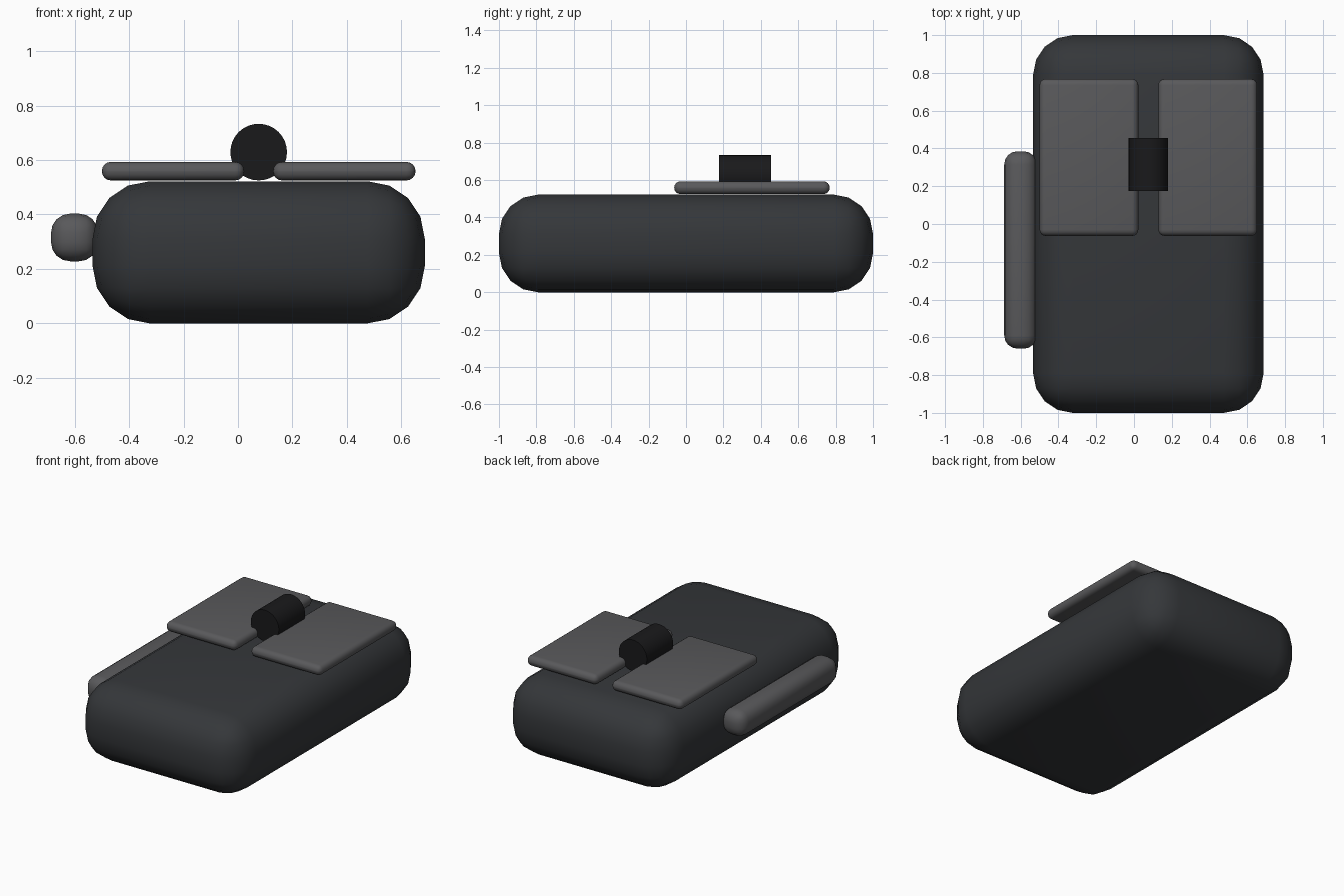
import bpy
import math

if "Cube" in bpy.data.objects:
    bpy.data.objects.remove(bpy.data.objects["Cube"])

CX = 0.076  # centre line of the body; the thumb button sticks out to -x


def colour(name, rgb):
    m = bpy.data.materials.new(name)
    m.diffuse_color = (*rgb, 1)
    m.use_nodes = True
    m.node_tree.nodes["Principled BSDF"].inputs["Base Color"].default_value = m.diffuse_color
    return m


def finish(ob, name, mat):
    ob.name = name
    ob.data.materials.append(mat)
    bpy.ops.object.shade_smooth_by_angle(angle=math.radians(35))


def rounded_box(name, lo, hi, radius, segments, mat):
    bpy.ops.mesh.primitive_cube_add(
        size=1, location=[(a + b) / 2 for a, b in zip(lo, hi)])
    ob = bpy.context.object
    ob.scale = [b - a for a, b in zip(lo, hi)]
    bpy.ops.object.transform_apply(location=False, rotation=False, scale=True)
    bevel = ob.modifiers.new("rounding", 'BEVEL')
    bevel.width = radius
    bevel.segments = segments
    bpy.ops.object.modifier_apply(modifier=bevel.name)
    finish(ob, name, mat)
    return ob


shell = colour("shell", (0.035, 0.038, 0.042))
keys = colour("keys", (0.1, 0.1, 0.105))
rubber = colour("rubber", (0.01, 0.01, 0.011))

# Body
rounded_box("body", (CX - 0.61, -1, 0), (CX + 0.61, 1, 0.522), 0.21, 4, shell)

# Two main buttons, mirrored about the body's centre line
for name, side in (("left_button", -1), ("right_button", 1)):
    x0, x1 = sorted((CX + side * 0.053, CX + side * 0.576))
    rounded_box(name, (x0, -0.063, 0.525), (x1, 0.768, 0.593), 0.033, 4, keys)

# Thumb button
rounded_box("thumb_button", (-0.687, -0.66, 0.228), (-0.514, 0.385, 0.403),
            0.07, 4, keys)

# Scroll wheel
bpy.ops.mesh.primitive_cylinder_add(
    vertices=32, radius=0.104, depth=0.278,
    location=(CX, 0.315, 0.629), rotation=(math.pi / 2, 0, 0))
finish(bpy.context.object, "scroll_wheel", rubber)
